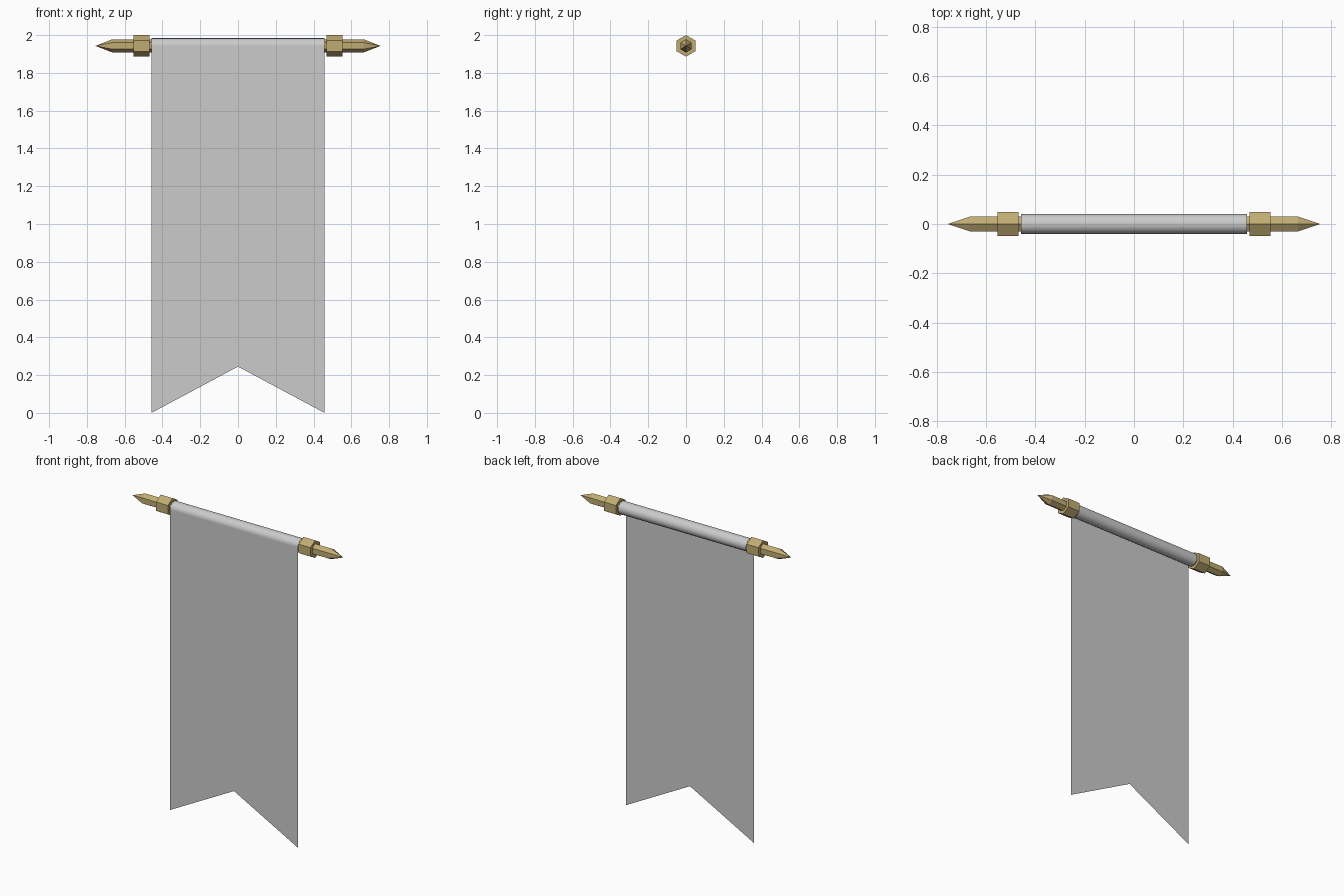
import bpy, bmesh
from math import sin, cos, pi, radians

if "Cube" in bpy.data.objects:
    bpy.data.objects.remove(bpy.data.objects["Cube"])

ZC = 1.943      # height of the pole axis
HALF = 0.458    # half width of the cloth

brass = bpy.data.materials.new("brass")
brass.diffuse_color = (0.53, 0.41, 0.17, 1)
brass.use_nodes = True
brass.node_tree.nodes["Principled BSDF"].inputs["Base Color"].default_value = brass.diffuse_color


def make_object(name, bm, mat=None):
    mesh = bpy.data.meshes.new(name)
    bm.to_mesh(mesh)
    bm.free()
    obj = bpy.data.objects.new(name, mesh)
    bpy.context.collection.objects.link(obj)
    if mat:
        mesh.materials.append(mat)
    return obj


def hex_lathe(name, stations):
    """Six-sided solid along x from (x, radius) stations, a corner pointing up."""
    bm = bmesh.new()
    rings = []
    for x, r in stations:
        if r == 0:
            rings.append([bm.verts.new((x, 0, ZC))] * 6)
        else:
            rings.append([bm.verts.new((x, r * sin(i * pi / 3), ZC + r * cos(i * pi / 3)))
                          for i in range(6)])
    for a, b in zip(rings, rings[1:]):
        for i in range(6):
            j = (i + 1) % 6
            bm.faces.new(list(dict.fromkeys((a[i], a[j], b[j], b[i]))))
    for ring in (rings[0], rings[-1]):
        if len(set(ring)) == 6:
            bm.faces.new(ring)
    bmesh.ops.recalc_face_normals(bm, faces=bm.faces)
    return make_object(name, bm, brass)


# Pole with pointed ends
hex_lathe("pole", [(-0.755, 0), (-0.665, 0.035), (0.665, 0.035), (0.755, 0)])

# Collars either side of the cloth
for side, name in ((-1, "left_collar"), (1, "right_collar")):
    hex_lathe(name, [(side * 0.468, 0.057), (side * 0.553, 0.057)])

# Cloth: a swallow-tailed sheet whose top loops around the pole
bm = bmesh.new()
R, STEPS = 0.041, 16
loop = [(-R * cos(2 * pi * i / STEPS), ZC + R * sin(2 * pi * i / STEPS)) for i in range(STEPS)]
columns = []
for x, bottom in ((-HALF, 0.0), (0, 0.245), (HALF, 0.0)):
    columns.append([bm.verts.new((x, y, z)) for y, z in [(-R, bottom)] + loop])
for a, b in zip(columns, columns[1:]):
    for i in range(STEPS):
        bm.faces.new((a[i], b[i], b[i + 1], a[i + 1]))
    bm.faces.new((a[-1], b[-1], b[1], a[1]))
cloth = make_object("cloth", bm)
bpy.context.view_layer.objects.active = cloth
cloth.select_set(True)
bpy.ops.object.shade_smooth_by_angle(angle=radians(40))
